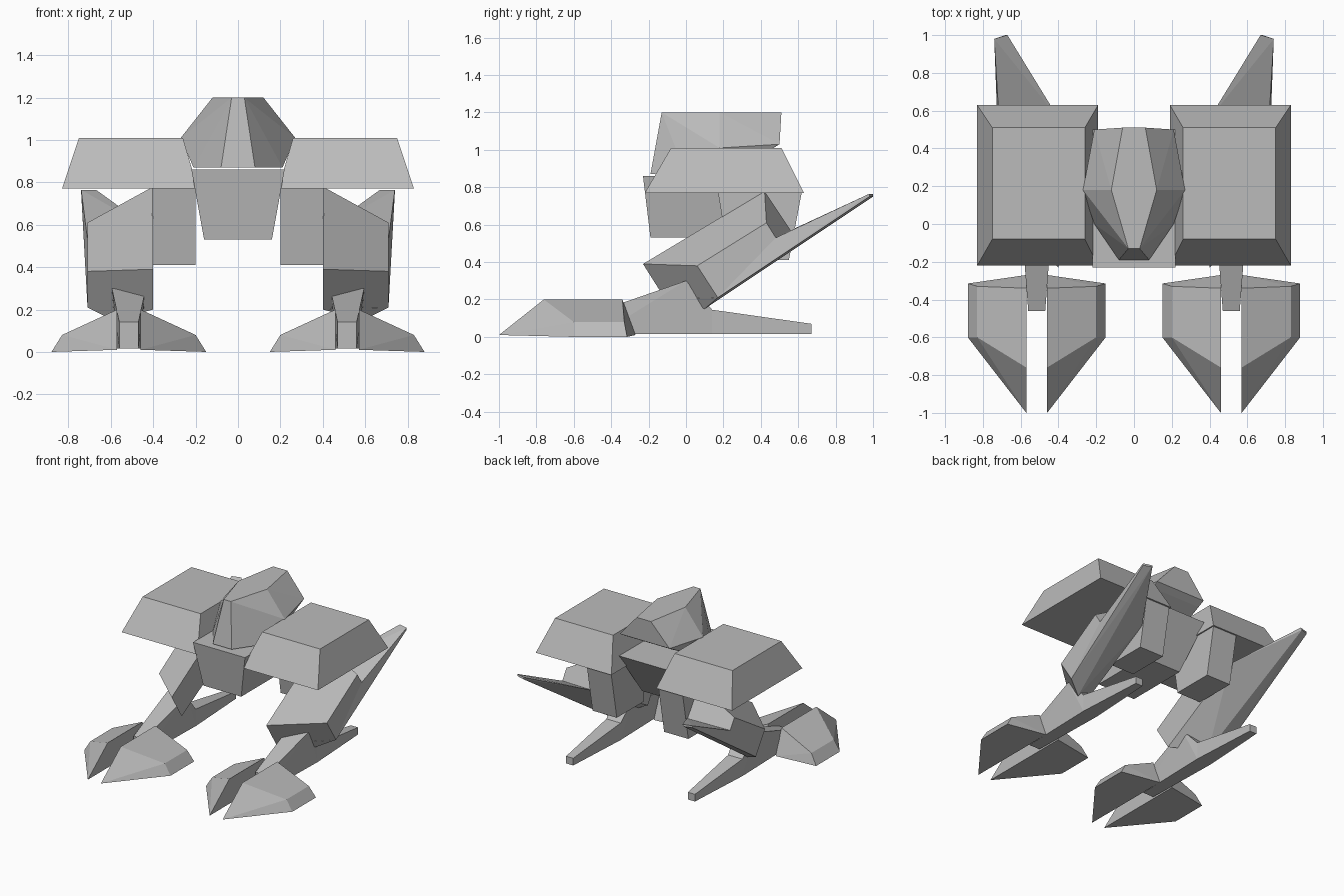
import bpy
import bmesh
import math

# Remove only the default cube
default_cube = bpy.data.objects.get("Cube")
if default_cube is not None:
    bpy.data.objects.remove(default_cube, do_unlink=True)

# Single plain grey for the whole machine
GREY = (0.5, 0.5, 0.5, 1.0)
armour_grey = bpy.data.materials.new("armour_grey")
armour_grey.use_nodes = True
armour_grey.diffuse_color = GREY
shader = next(n for n in armour_grey.node_tree.nodes if n.type == 'BSDF_PRINCIPLED')
shader.inputs["Base Color"].default_value = GREY


def mirrored(points, centre=0.0):
    """Reflect points across the plane x = centre."""
    return [(2 * centre - x, y, z) for x, y, z in points]


def box_section(y, centre, low, high):
    """Four corners across y; low and high are (half width, z)."""
    return [(centre + side * half, y, z)
            for half, z in (low, high) for side in (-1, 1)]


def faceted_solid(name, points):
    """Flat-faced convex block wrapped around its corner points."""
    bm = bmesh.new()
    for point in points:
        bm.verts.new(point)
    bmesh.ops.convex_hull(bm, input=bm.verts[:])
    loose = [v for v in bm.verts if not v.link_faces]
    bmesh.ops.delete(bm, geom=loose, context='VERTS')
    bmesh.ops.dissolve_limit(bm, angle_limit=math.radians(2),
                             verts=bm.verts[:], edges=bm.edges[:])
    bmesh.ops.recalc_face_normals(bm, faces=bm.faces[:])
    mesh = bpy.data.meshes.new(name)
    bm.to_mesh(mesh)
    bm.free()
    mesh.materials.append(armour_grey)
    obj = bpy.data.objects.new(name, mesh)
    bpy.context.scene.collection.objects.link(obj)
    return obj


def both_sides(name, points):
    """Build a part on the left (+x) and its twin on the right."""
    faceted_solid("left_" + name, points)
    faceted_solid("right_" + name, mirrored(points))


# Central body, tapering downward
body_top, body_bottom = 0.86, 0.53
body = []
for half, z, front, back in ((0.22, body_top, -0.23, 0.5),
                             (0.16, body_bottom, -0.19, 0.3)):
    body += [(side * half, y, z) for side in (-1, 1) for y in (front, back)]
faceted_solid("body", body)

# Faceted head: crown, brow line and jaw
head_half = [
    (0.03, -0.13, 1.2), (0.12, 0.18, 1.2), (0.06, 0.51, 1.2),
    (0.27, 0.18, 1.01), (0.21, 0.5, 1.03),
    (0.08, -0.19, 0.87), (0.21, 0, 0.87), (0.2, 0.45, 1.0),
    (0.2, 0.2, 0.87),
]
faceted_solid("head", head_half + mirrored(head_half))

# Shoulder armour: wide base, smaller top
shoulder = [(x, y, 0.77) for x in (0.19, 0.83) for y in (-0.22, 0.63)]
shoulder += [(x, y, 1.01) for x in (0.26, 0.75) for y in (-0.08, 0.51)]
both_sides("shoulder_armour", shoulder)

# Hip block hanging under each shoulder
hip_profile = [(0.17, 0.78), (0.62, 0.78), (0.55, 0.41), (0.23, 0.41)]
both_sides("hip", [(x, y, z) for x in (0.2, 0.405) for y, z in hip_profile])

# Thigh: slanted block with a sloping outer shoulder
inner, outer = 0.4, 0.71
shared_edge = [
    (outer, 0.17, 0.21), (0.59, 0.1, 0.15), (inner, -0.11, 0.2),
    (outer, 0.48, 0.53), (inner, 0.56, 0.57),
]
thigh_top = [
    (inner, -0.23, 0.39), (inner, 0.42, 0.78),
    (outer, 0.06, 0.38), (outer, 0.43, 0.61),
]
both_sides("thigh", shared_edge + thigh_top)

# Long spike sweeping back from the underside of the thigh
spike_tip = [(0.67, 1.0, 0.765), (0.74, 0.98, 0.765),
             (0.68, 1.0, 0.75), (0.74, 0.98, 0.75)]
both_sides("rear_spike", shared_edge + spike_tip)

# Ankle: wedge rising to a ridge
foot_x = 0.515
floor = 0.015
ankle_back = box_section(0.14, foot_x, (0.06, floor), (0.06, 0.145))
ankle = box_section(-0.46, foot_x, (0.045, floor), (0.045, 0.14))
ankle += box_section(0.0, foot_x, (0.06, floor), (0.08, 0.3))
both_sides("ankle", ankle + ankle_back)

# Heel: thin bar tapering to the rear
heel_end = box_section(0.67, foot_x, (0.03, floor), (0.03, 0.07))
both_sides("heel", ankle_back + heel_end)

# Two pointed toes on each foot
toe = [
    (0.57, -0.76, 0.2), (0.57, -0.34, 0.2),
    (0.83, -0.6, 0.08), (0.83, -0.33, 0.08),
    (0.57, -1.0, 0.01), (0.57, -0.27, 0.01),
    (0.88, -0.6, 0), (0.88, -0.315, 0),
]
both_sides("outer_toe", toe)
both_sides("inner_toe", mirrored(toe, foot_x))
